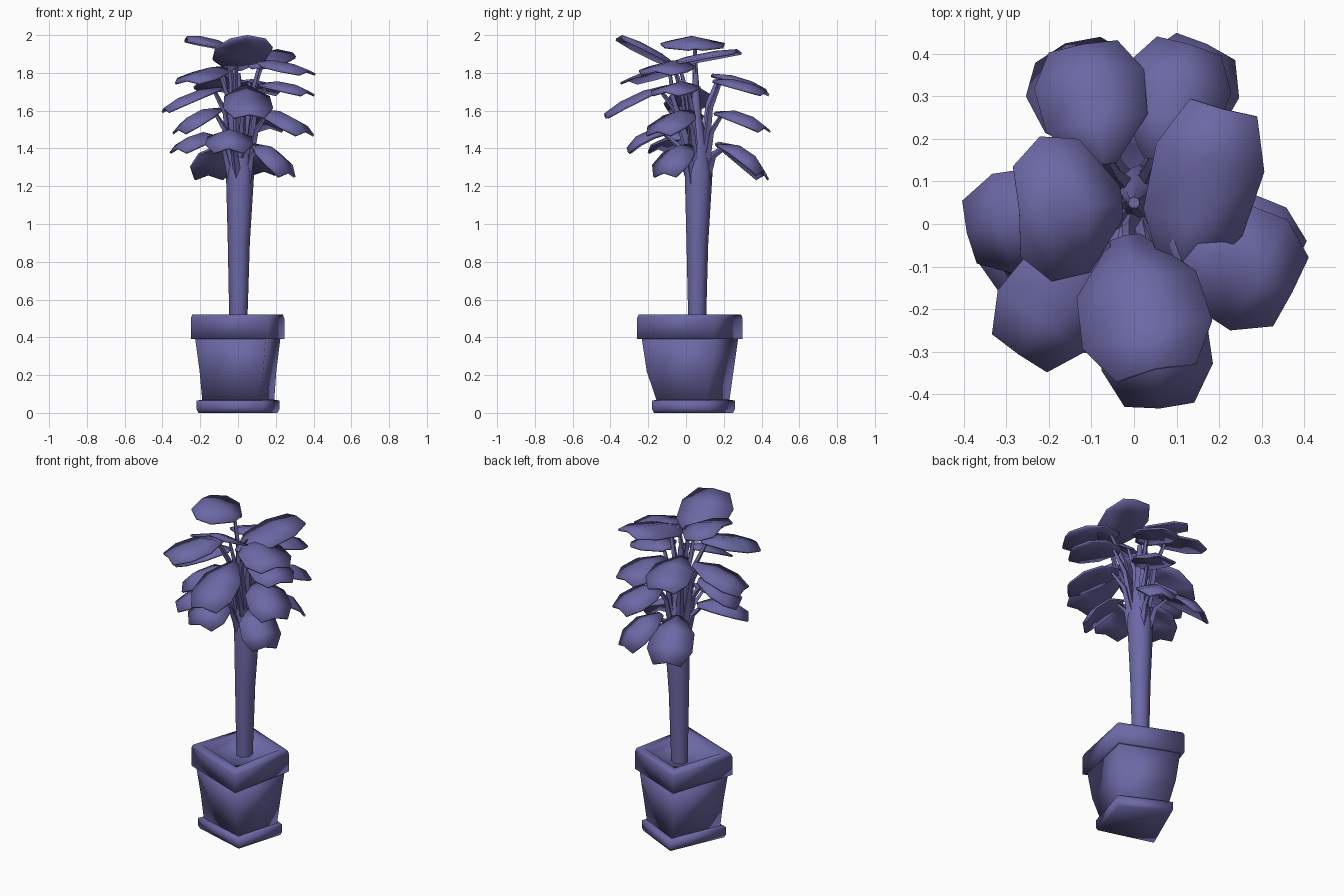
import bpy, bmesh, math
from mathutils import Vector

if "Cube" in bpy.data.objects:
    bpy.data.objects.remove(bpy.data.objects["Cube"])

mat = bpy.data.materials.new("dusty violet")
mat.diffuse_color = (0.15, 0.14, 0.38, 1)
mat.use_nodes = True
mat.node_tree.nodes["Principled BSDF"].inputs["Base Color"].default_value = mat.diffuse_color


def finish(name, bm, angle):
    bmesh.ops.recalc_face_normals(bm, faces=bm.faces)
    me = bpy.data.meshes.new(name)
    bm.to_mesh(me)
    bm.free()
    ob = bpy.data.objects.new(name, me)
    bpy.context.collection.objects.link(ob)
    me.materials.append(mat)
    bpy.ops.object.select_all(action='DESELECT')
    ob.select_set(True)
    bpy.context.view_layer.objects.active = ob
    bpy.ops.object.shade_smooth_by_angle(angle=math.radians(angle))
    return ob


def loft(name, rings, angle=100):
    """Closed skin through rings of equal point count, capped at both ends."""
    bm = bmesh.new()
    loops = [[bm.verts.new(p) for p in r] for r in rings]
    n = len(loops[0])
    for a, b in zip(loops, loops[1:]):
        for i in range(n):
            j = (i + 1) % n
            bm.faces.new((a[i], a[j], b[j], b[i]))
    bm.faces.new(loops[0][::-1])
    bm.faces.new(loops[-1])
    return finish(name, bm, angle)


def quad(pts, z, s=1.0):
    c = Vector((0.01, 0.03))
    return [(*(c + (Vector(p) - c) * s), z) for p in pts]


def tube(name, path, n):
    """Round-ish rod through (point, radius) stations."""
    axis = path[-1][0] - path[0][0]
    q = axis.to_track_quat('Z', 'Y')
    rings = [[p + q @ Vector((r * math.cos(k * math.tau / n), r * math.sin(k * math.tau / n), 0))
              for k in range(n)] for p, r in path]
    return loft(name, rings, 70)


# Pot: skewed four-cornered saucer, tapered body and hollow rim
foot = [(.22, .12), (-.07, .26), (-.22, -.08), (.13, -.18)]
lip = [(.245, .15), (-.12, .30), (-.25, -.10), (.16, -.26)]
loft("saucer", [quad(foot, 0, .95), quad(foot, .02), quad(foot, .065), quad(foot, .07, .86)])
loft("pot_body", [quad(foot, .05, .86), quad(lip, .22, .82), quad(lip, .41, .92)])
loft("pot_rim", [quad(lip, .39, .9), quad(lip, .39), quad(lip, .50), quad(lip, .52, .97),
                 quad(lip, .52, .78), quad(lip, .47, .70)])

# Trunk widening upward, then closing into the bundle of stalks
tube("trunk", [(Vector((.002, .057, .44)), .048), (Vector((.005, .058, .9)), .060),
               (Vector((.012, .064, 1.28)), .077), (Vector((.010, .062, 1.42)), .054),
               (Vector((.005, .055, 1.56)), .030), (Vector((0, .05, 1.80)), .014)], 7)


def leaf(i, base, tip, w):
    b, t = Vector(base), Vector(tip)
    d = t - b
    # low leaves arch and fold more than the upper ones
    high = min(1, max(0, (b.z - 1.42) / .4))
    arch, fold = .05 - .03 * high, .19 - .08 * high
    side = d.cross(Vector((0, 0, 1))).normalized()
    up = side.cross(d).normalized()
    # blade: blunt six-sided outline, creased along the middle
    bm = bmesh.new()
    rows = []
    for u, k in ((0, .22), (.35, .92), (.72, 1), (1, .62)):
        c = b + d * u + up * arch * 4 * u * (1 - u)
        rows.append([bm.verts.new(c + side * (w / 2 * k * s) - up * (abs(s) * w * k * fold))
                     for s in (-1, 0, 1)])
    for r, q in zip(rows, rows[1:]):
        for j in (0, 1):
            bm.faces.new((r[j], r[j + 1], q[j + 1], q[j]))
    ob = finish(f"leaf_{i:02d}", bm, 60)
    m = ob.modifiers.new("thickness", 'SOLIDIFY')
    m.thickness = .012
    m.offset = 0
    # stalk: leaves the trunk steeply, then bends out to the blade
    root_z = 1.22 + max(0, b.z - 1.42) * .45
    out = Vector((b.x - .01, b.y - .06, 0)).normalized()
    root = Vector((.01, .06, root_z)) + out * .045
    mid = root.lerp(b, .55) + Vector((0, 0, .03))
    tube(f"stalk_{i:02d}", [(root, .024), (mid, .016), (b + d * .12, .010)], 4)


# Leaves: blade base, blade tip, width
lowest_tier = [
    ((-.06, .17, 1.43), (-.16, .42, 1.26), .26),
    ((.05, .18, 1.42), (.14, .41, 1.28), .22),
    ((.09, .01, 1.42), (.27, -.12, 1.27), .23),
    ((-.04, -.09, 1.49), (-.05, -.31, 1.40), .25),
    ((-.10, .03, 1.46), (-.32, -.15, 1.40), .22),
]
middle_tier = [
    ((.05, .16, 1.59), (.17, .42, 1.51), .24),
    ((.13, .02, 1.60), (.36, -.15, 1.49), .25),
    ((-.10, .02, 1.61), (-.32, -.08, 1.50), .26),
    ((.04, -.10, 1.73), (.06, -.43, 1.58), .26),
    ((-.09, .05, 1.72), (-.39, -.02, 1.61), .24),
    ((.12, .02, 1.74), (.37, -.11, 1.70), .25),
]
upper_tier = [
    ((-.07, .14, 1.79), (-.12, .42, 1.71), .26),
    ((.05, .15, 1.76), (.13, .42, 1.70), .25),
    ((-.08, -.03, 1.83), (-.27, -.305, 1.76), .25),
    ((.10, -.02, 1.86), (.37, -.16, 1.81), .29),
    ((.10, -.14, 1.83), (.21, .27, 1.92), .26),
]
crown = [  # tilting upward
    ((-.02, -.03, 1.82), (.05, -.34, 1.995), .31),
    ((-.03, .05, 1.93), (-.27, .03, 1.99), .34),
]
for i, args in enumerate(lowest_tier + middle_tier + upper_tier + crown, 1):
    leaf(i, *args)
